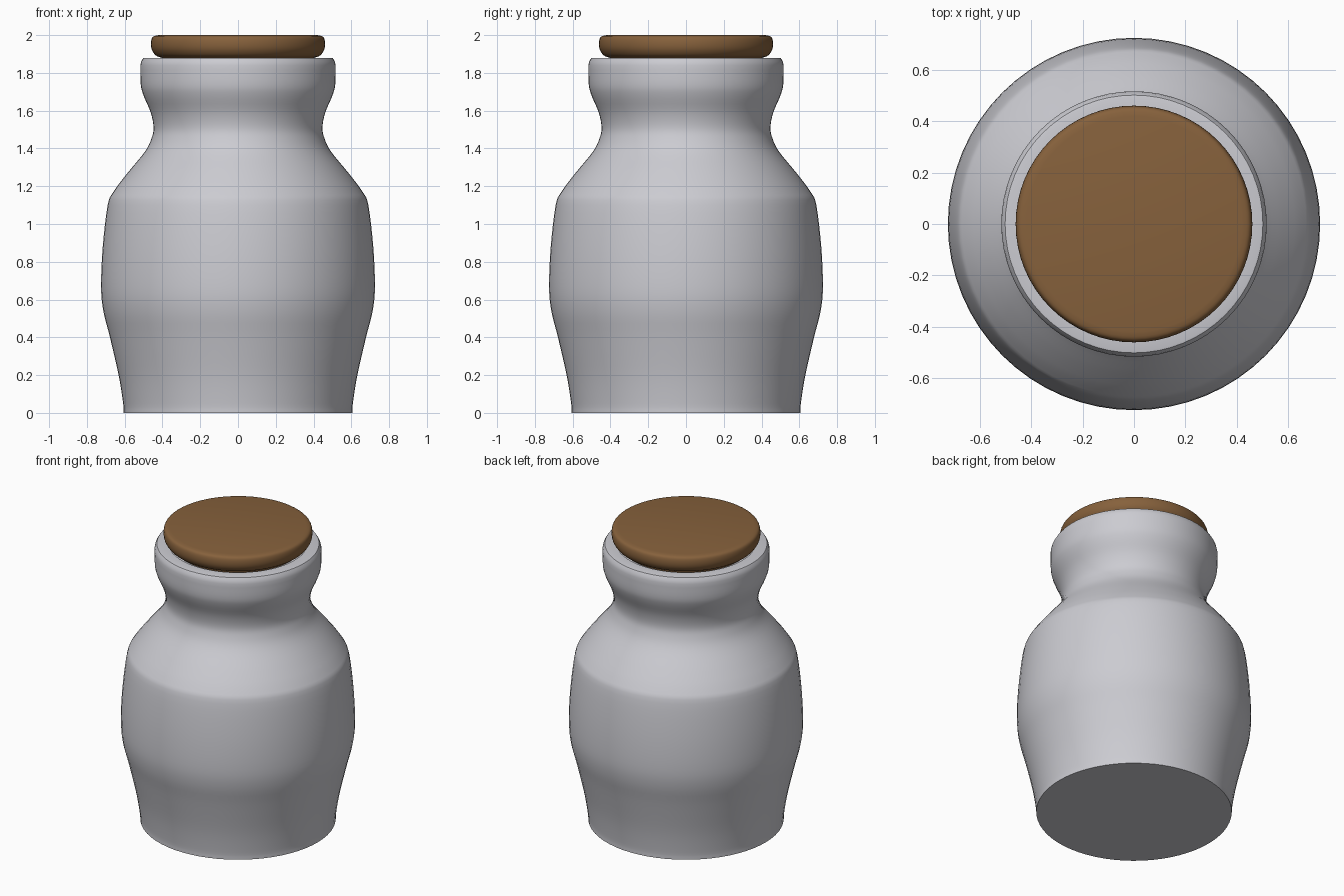
import bpy, bmesh, math
from mathutils import Vector

if "Cube" in bpy.data.objects:
    bpy.data.objects.remove(bpy.data.objects["Cube"])

SIDES = 64


def material(name, rgb):
    m = bpy.data.materials.new(name)
    m.diffuse_color = (*rgb, 1)
    m.use_nodes = True
    m.node_tree.nodes["Principled BSDF"].inputs["Base Color"].default_value = m.diffuse_color
    return m


def smooth_curve(points, steps=4):
    """Catmull-Rom curve through (radius, height) points."""
    p = [Vector(q) for q in points]
    p = [2 * p[0] - p[1]] + p + [2 * p[-1] - p[-2]]
    out = []
    for a, b, c, d in zip(p, p[1:], p[2:], p[3:]):
        for i in range(steps):
            t = i / steps
            out.append(0.5 * (2 * b + (c - a) * t + (2 * a - 5 * b + 4 * c - d) * t ** 2
                              + (3 * b - a - 3 * c + d) * t ** 3))
    return out + [p[-2]]


def lathe(name, profile, mat):
    """Turn a profile, bottom to top, round the z axis and cap both ends."""
    bm = bmesh.new()
    rings = []
    for r, z in profile:
        rings.append([bm.verts.new((r * math.cos(a), r * math.sin(a), z))
                      for a in (2 * math.pi * i / SIDES for i in range(SIDES))])
    for lo, hi in zip(rings, rings[1:]):
        for i in range(SIDES):
            j = (i + 1) % SIDES
            bm.faces.new((lo[i], lo[j], hi[j], hi[i]))
    bm.faces.new(rings[0][::-1])
    bm.faces.new(rings[-1])
    mesh = bpy.data.meshes.new(name)
    bm.to_mesh(mesh)
    bm.free()
    ob = bpy.data.objects.new(name, mesh)
    bpy.context.collection.objects.link(ob)
    mesh.materials.append(mat)
    bpy.context.view_layer.objects.active = ob
    ob.select_set(True)
    bpy.ops.object.shade_smooth_by_angle(angle=math.radians(35))
    ob.select_set(False)


glaze = material("grey_glaze", (0.6, 0.6, 0.64))
cork = material("brown_cork", (0.24, 0.12, 0.045))

# Jar: belly, shoulder, waisted neck and rounded lip
outer = smooth_curve([(0.605, 0), (0.608, 0.05), (0.632, 0.2), (0.678, 0.4), (0.713, 0.54),
                      (0.725, 0.67), (0.716, 0.88), (0.69, 1.1), (0.66, 1.17), (0.585, 1.27),
                      (0.495, 1.38), (0.459, 1.45), (0.447, 1.51), (0.462, 1.59),
                      (0.50, 1.68), (0.515, 1.74), (0.517, 1.84)])
lip = [(0.513, 1.86), (0.502, 1.878), (0.495, 1.88), (0.43, 1.88), (0.42, 1.86)]
lathe("jar", outer + lip, glaze)

# Stopper: rounded disc seated in the mouth
stopper = smooth_curve([(0.405, 1.88), (0.435, 1.892), (0.455, 1.92), (0.461, 1.95),
                        (0.457, 1.98), (0.445, 1.994), (0.42, 2.0)], 3)
lathe("stopper", [(0.40, 1.865)] + stopper, cork)
